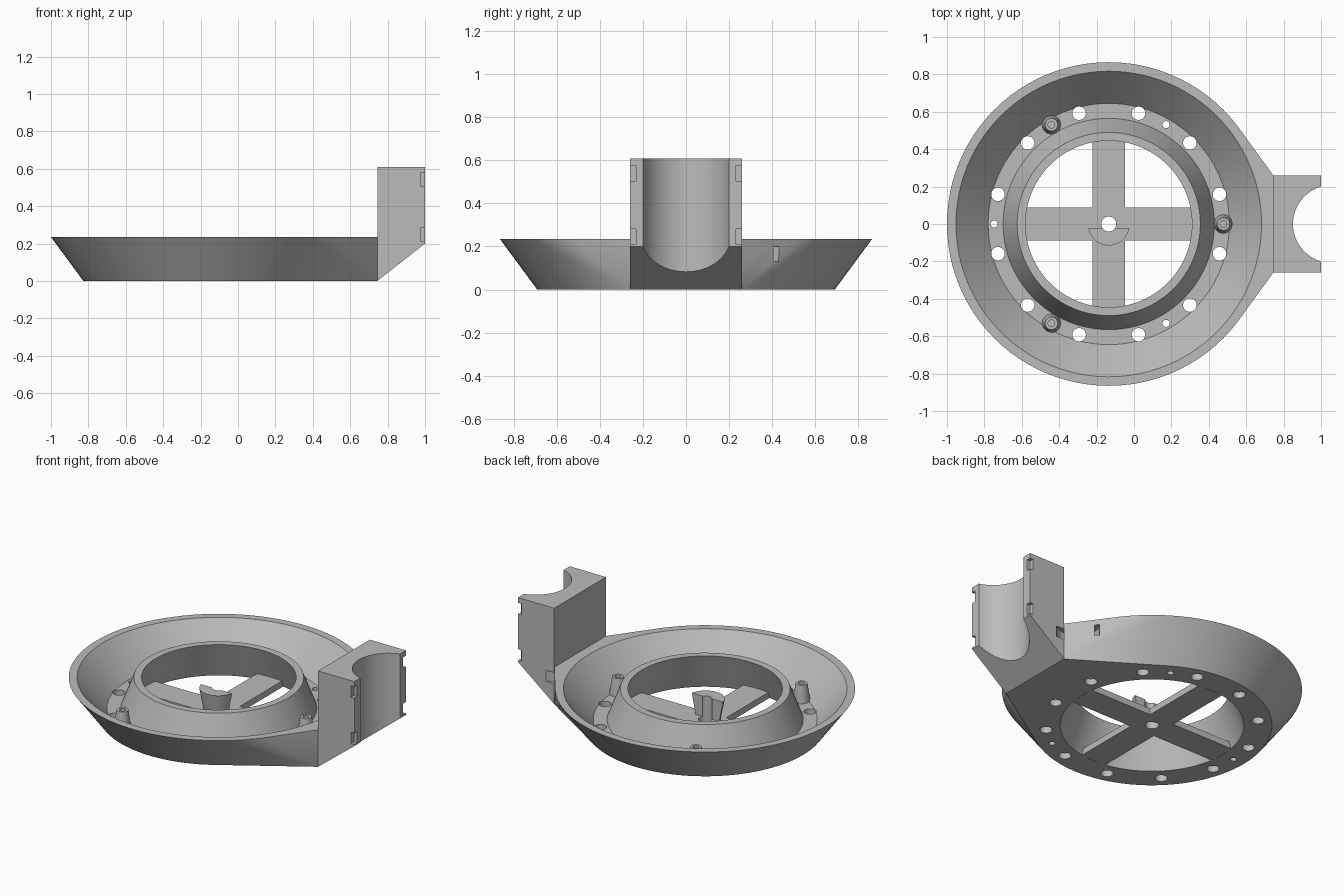
import bpy, bmesh
from math import sin, cos, pi, radians
from mathutils import Vector

if "Cube" in bpy.data.objects:
    bpy.data.objects.remove(bpy.data.objects["Cube"], do_unlink=True)

CX = -0.135          # axis of the bowl
RIM, FLOOR = 0.235, 0.04
SEG = 96

grey = bpy.data.materials.new("light grey plastic")
grey.use_nodes = True
grey.diffuse_color = (0.5, 0.5, 0.5, 1)
grey.node_tree.nodes["Principled BSDF"].inputs["Base Color"].default_value = (0.5, 0.5, 0.5, 1)


def finish(name, bm):
    bmesh.ops.recalc_face_normals(bm, faces=bm.faces)
    mesh = bpy.data.meshes.new(name)
    bm.to_mesh(mesh)
    bm.free()
    mesh.materials.append(grey)
    obj = bpy.data.objects.new(name, mesh)
    bpy.context.collection.objects.link(obj)
    return obj


def circle(r, z, seg=SEG):
    return [Vector((CX + r * cos(2 * pi * i / seg), r * sin(2 * pi * i / seg), z)) for i in range(seg)]


def lathe(name, profile, x=CX, y=0, seg=SEG):
    """Ring-shaped solid turned from a closed (radius, height) profile."""
    bm = bmesh.new()
    rings = [[bm.verts.new((x + r * cos(2 * pi * i / seg), y + r * sin(2 * pi * i / seg), z))
              for r, z in profile] for i in range(seg)]
    n = len(profile)
    for i in range(seg):
        a, b = rings[i], rings[(i + 1) % seg]
        for j in range(n):
            k = (j + 1) % n
            bm.faces.new((a[j], b[j], b[k], a[k]))
    return finish(name, bm)


def frustum(name, x, y, z0, z1, r0, r1, seg=32):
    bm = bmesh.new()
    bmesh.ops.create_cone(bm, cap_ends=True, segments=seg, radius1=r0, radius2=r1, depth=z1 - z0)
    bmesh.ops.translate(bm, verts=bm.verts, vec=(x, y, (z0 + z1) / 2))
    return finish(name, bm)


def box(name, x0, x1, y0, y1, z0, z1):
    bm = bmesh.new()
    bmesh.ops.create_cube(bm, size=1)
    for v in bm.verts:
        v.co = (x1 if v.co.x > 0 else x0, y1 if v.co.y > 0 else y0, z1 if v.co.z > 0 else z0)
    return finish(name, bm)


def cut(obj, *cutters):
    for c in cutters:
        mod = obj.modifiers.new("cut", "BOOLEAN")
        mod.operation, mod.solver, mod.object = "DIFFERENCE", "EXACT", c
        bpy.context.view_layer.objects.active = obj
        bpy.ops.object.modifier_apply(modifier=mod.name)
        bpy.data.objects.remove(c, do_unlink=True)


# Dish: flared disc blended into the clamp block
bm = bmesh.new()
corners = [Vector((0.745, y, z)) for y in (-0.26, 0.26) for z in (0, RIM)]
for p in circle(0.692, 0) + circle(0.865, RIM) + corners:
    bm.verts.new(p)
bmesh.ops.convex_hull(bm, input=bm.verts)
bmesh.ops.dissolve_limit(bm, angle_limit=radians(0.1), verts=bm.verts, edges=bm.edges)
dish = finish("dish", bm)

# Trough around the raised collar, and the tapered opening inside it
cut(dish,
    lathe("trough", [(0.565, FLOOR), (0.645, FLOOR), (0.839, 0.26), (0.48, 0.26)]),
    frustum("opening", CX, 0, -0.02, 0.26, 0.537, 0.436, SEG))

# Mounting holes and small locating holes in the floor
for i in range(12):
    a = radians(15 + 30 * i)
    cut(dish, frustum("hole", CX + 0.613 * cos(a), 0.613 * sin(a), -0.02, 0.06, 0.036, 0.036))
for i in range(3):
    a = radians(60 + 120 * i)
    cut(dish, frustum("hole", CX + 0.613 * cos(a), 0.613 * sin(a), -0.02, 0.06, 0.019, 0.019))

# Clamp block: side profile extruded across, with sloping underside
bm = bmesh.new()
profile = [(0.745, 0), (1, 0.2), (1, 0.61), (0.745, 0.61)]
side = bm.faces.new([bm.verts.new((x, -0.26, z)) for x, z in profile])
ext = bmesh.ops.extrude_face_region(bm, geom=[side])
bmesh.ops.translate(bm, vec=(0, 0.52, 0), verts=[v for v in ext["geom"] if isinstance(v, bmesh.types.BMVert)])
block = finish("clamp_block", bm)
cut(block, frustum("tube_groove", 1.058, 0, -0.1, 0.8, 0.208, 0.208, 64))
for s in (-1, 1):
    for z in (0.21, 0.505):
        y0, y1 = sorted((s * 0.232, s * 0.3))
        cut(block, box("notch", 0.977, 1.05, y0, y1, z, z + 0.072))

# Curved cable tie tunnel through the inner corner on one side
for part in (dish, block):
    cut(part, lathe("tie_tunnel", [(0.095, 0.13), (0.125, 0.13), (0.125, 0.2), (0.095, 0.2)], 0.715, 0.35, 48))

# Crossed spokes with a centre hole
spokes = []
bm = bmesh.new()
w, r = 0.0875, 0.527
outline = []
for k in range(4):
    c, s = round(cos(k * pi / 2)), round(sin(k * pi / 2))
    for x, y in ((r, -w), (r, w), (w, w)):
        outline.append(bm.verts.new((CX + x * c - y * s, x * s + y * c, 0)))
face = bm.faces.new(outline)
ext = bmesh.ops.extrude_face_region(bm, geom=[face])
bmesh.ops.translate(bm, vec=(0, 0, FLOOR), verts=[v for v in ext["geom"] if isinstance(v, bmesh.types.BMVert)])
spoke_cross = finish("spoke_cross", bm)
cut(spoke_cross, frustum("centre_hole", CX, 0, -0.05, 0.1, 0.04, 0.04))

# Half-round flared support beside the centre hole
support = frustum("centre_support", CX, -0.005, FLOOR - 0.005, 0.17, 0.085, 0.11, 48)
cut(support,
    box("half", CX - 0.2, CX + 0.2, -0.022, 0.2, -0.1, 0.3),
    frustum("centre_hole", CX, 0, -0.05, 0.3, 0.04, 0.04))

# Three tapered hollow pegs
for i in range(3):
    a = radians(120 * i)
    lathe("peg_%d" % (i + 1),
          [(0.018, FLOOR - 0.01), (0.05, FLOOR - 0.01), (0.05, FLOOR), (0.034, 0.15), (0.018, 0.15)],
          CX + 0.613 * cos(a), 0.613 * sin(a), 32)
    frustum("peg_base_%d" % (i + 1), CX + 0.613 * cos(a), 0.613 * sin(a), 0.02, FLOOR + 0.005, 0.025, 0.025)

for obj in bpy.context.collection.objects:
    if obj.type == "MESH" and grey.name in obj.data.materials:
        bpy.ops.object.select_all(action="DESELECT")
        obj.select_set(True)
        bpy.context.view_layer.objects.active = obj
        bpy.ops.object.shade_smooth_by_angle(angle=radians(20))
